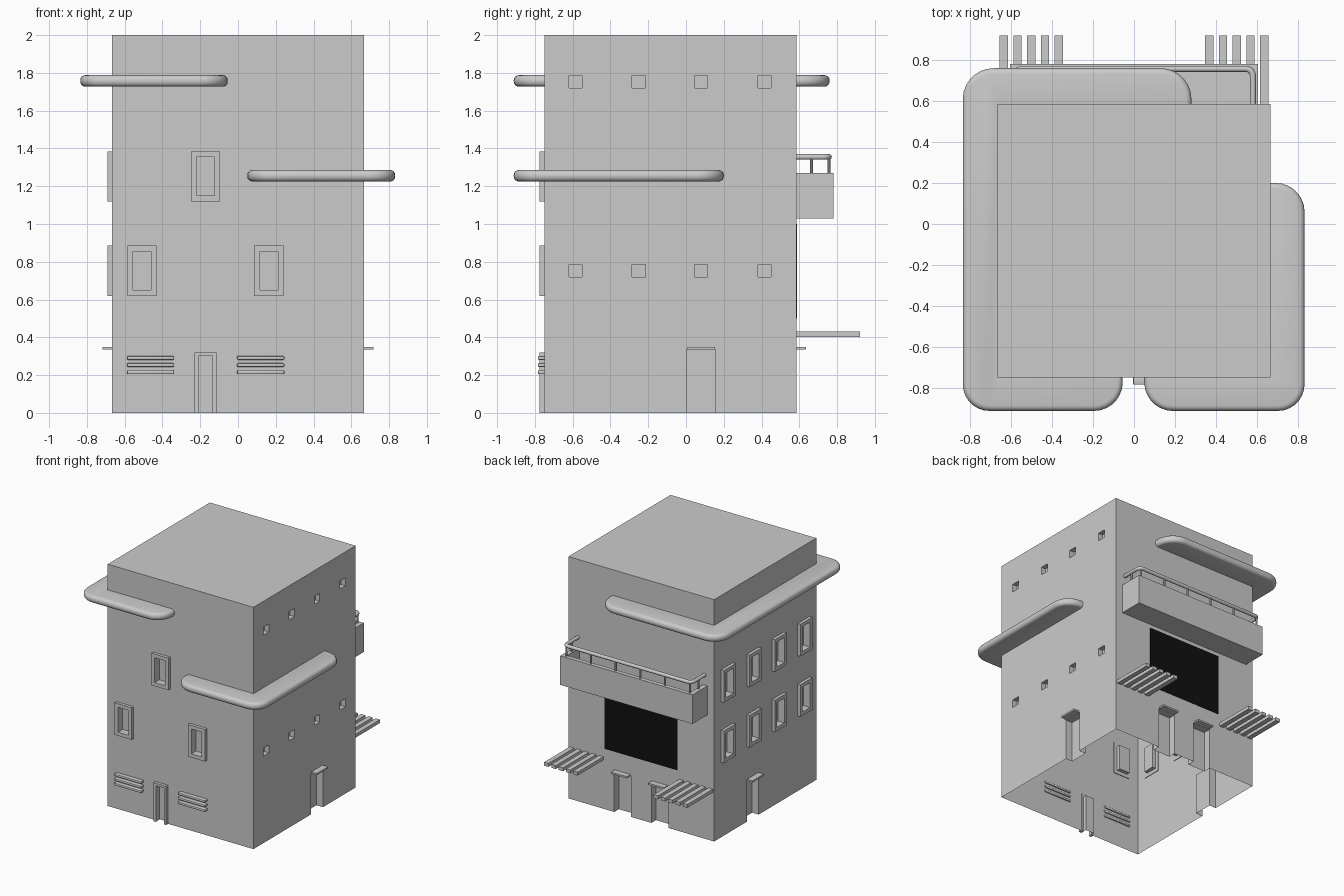
import bpy, bmesh, math
from mathutils import Vector, Matrix

if "Cube" in bpy.data.objects:
    bpy.data.objects.remove(bpy.data.objects["Cube"])

X, YF, YB = 0.667, -0.75, 0.585            # wall planes
ROW = (-0.585, -0.25, 0.08, 0.415)         # side window positions
DOOR_W, DOOR_H = 0.155, 0.335


def finish(bm, name, smooth=False):
    bmesh.ops.recalc_face_normals(bm, faces=bm.faces)
    me = bpy.data.meshes.new(name)
    bm.to_mesh(me)
    bm.free()
    ob = bpy.data.objects.new(name, me)
    bpy.context.collection.objects.link(ob)
    if smooth:
        bpy.ops.object.select_all(action='DESELECT')
        ob.select_set(True)
        bpy.context.view_layer.objects.active = ob
        bpy.ops.object.shade_smooth_by_angle(angle=math.radians(35))
    return ob


def add_box(bm, lo, hi):
    lo, hi = Vector(lo), Vector(hi)
    m = Matrix.Translation((lo + hi) / 2) @ Matrix.Diagonal((*(hi - lo), 1))
    return bmesh.ops.create_cube(bm, size=1, matrix=m)['verts']


def boxes(name, spans, bevel=0):
    bm = bmesh.new()
    for lo, hi in spans:
        add_box(bm, lo, hi)
    if bevel:
        bmesh.ops.bevel(bm, geom=bm.edges[:], offset=bevel, segments=2,
                        profile=0.5, affect='EDGES')
    return finish(bm, name, bool(bevel))


def on_wall(wall, s0, s1, z0, z1, d0, d1):
    """Box on a wall: s along it, d outward from it."""
    if wall in 'LR':
        k = 1 if wall == 'R' else -1
        a, b = sorted((k * (X + d0), k * (X + d1)))
        return (a, s0, z0), (b, s1, z1)
    a, b = (YF - d1, YF - d0) if wall == 'F' else (YB + d0, YB + d1)
    return (s0, a, z0), (s1, b, z1)


def frame(wall, c, z0, w, h, t, sill=True):
    """Four bars around an opening."""
    a, b, z1 = c - w / 2, c + w / 2, z0 + h
    zb = z0 + t if sill else z0
    bars = [on_wall(wall, a, a + t, z0, z1, -0.005, 0.025),
            on_wall(wall, b - t, b, z0, z1, -0.005, 0.025),
            on_wall(wall, a + t, b - t, z1 - t, z1, -0.005, 0.025)]
    if sill:
        bars.append(on_wall(wall, a + t, b - t, z0, zb, -0.005, 0.025))
    return bars


windows = [('F', -0.172, 1.12), ('F', -0.508, 0.62), ('F', 0.163, 0.62)]
windows += [('L', y, z) for y in ROW for z in (0.62, 1.12)]
doors = [('L', 0.08), ('R', 0.08), ('B', -0.17), ('B', 0.17)]

# Body with recessed windows and doors, open underneath
cuts = [on_wall(w, c - 0.0475, c + 0.0475, z + 0.03, z + 0.235, -0.035, 0.05)
        for w, c, z in windows]
cuts += [on_wall('R', y - 0.035, y + 0.035, z, z + 0.065, -0.04, 0.05)
         for y in ROW for z in (0.72, 1.72)]
cuts += [on_wall(w, c - DOOR_W / 2, c + DOOR_W / 2, -0.1, DOOR_H, -0.06, 0.05)
         for w, c in doors]
cuts.append(on_wall('F', -0.212, -0.132, -0.1, 0.3, -0.03, 0.05))
cutter = boxes('opening_cutter', cuts)
cutter.hide_render = True
body = boxes('building_body', [((-X, YF, 0), (X, YB, 2))])
mod = body.modifiers.new('openings', 'BOOLEAN')
mod.object, mod.operation, mod.solver = cutter, 'DIFFERENCE', 'EXACT'
bpy.context.view_layer.objects.active = body
bpy.ops.object.modifier_apply(modifier=mod.name)
bpy.data.objects.remove(cutter)
bm = bmesh.new()
bm.from_mesh(body.data)
bmesh.ops.delete(bm, geom=[f for f in bm.faces if f.calc_center_median().z < 0.001],
                 context='FACES')
bm.to_mesh(body.data)
bm.free()

# Window frames, front door frame, door canopies
boxes('window_frames', [b for w, c, z in windows for b in frame(w, c, z, 0.155, 0.265, 0.03)])
boxes('front_door_frame', frame('F', -0.172, 0, 0.115, 0.32, 0.02, False))
boxes('door_canopies', [on_wall(w, c - 0.073, c + 0.073, 0.336, 0.35, -0.02, 0.05)
                        for w, c in doors])

# Front louvres
boxes('front_louvres', [on_wall('F', x, x + 0.25, z, z + 0.02, -0.01, 0.034)
                        for x in (-0.588, -0.005) for z in (0.205, 0.243, 0.281)], 0.006)

# Dark glazing on the back
glass = boxes('back_glazing', [on_wall('B', -0.333, 0.333, 0.5, 1.0, -0.005, 0.003)])
mat = bpy.data.materials.new('dark_glass')
mat.diffuse_color = (0.005, 0.005, 0.005, 1)
mat.use_nodes = True
mat.node_tree.nodes["Principled BSDF"].inputs["Base Color"].default_value = mat.diffuse_color
glass.data.materials.append(mat)

# Pergola slats on both sides of the back
boxes('pergola_slats', [on_wall('B', s * x - 0.02, s * x + 0.02, 0.402, 0.43, -0.01, 0.335)
                        for s in (-1, 1) for x in (0.367, 0.434, 0.501, 0.568, 0.635)])

# Balcony: floor and three parapet walls
boxes('balcony', [on_wall('B', -0.605, 0.605, 1.03, 1.07, -0.01, 0.195),
                  on_wall('B', -0.605, 0.605, 1.07, 1.27, 0.16, 0.195),
                  on_wall('B', -0.605, -0.565, 1.07, 1.27, -0.01, 0.16),
                  on_wall('B', 0.565, 0.605, 1.07, 1.27, -0.01, 0.16)])


def rounded(points, n=7):
    """Replace each (x, y, radius) corner by an arc."""
    out = []
    for i, (x, y, r) in enumerate(points):
        p = Vector((x, y))
        if not r:
            out.append(p)
            continue
        a = (Vector(points[i - 1][:2]) - p).normalized()
        b = (Vector(points[(i + 1) % len(points)][:2]) - p).normalized()
        c = p + (a + b) * r
        for k in range(n + 1):
            t = k / n * math.pi / 2
            out.append(c - b * r * math.cos(t) - a * r * math.sin(t))
    return out


# Balcony handrail and posts
cu = bpy.data.curves.new('balcony_handrail', 'CURVE')
cu.dimensions, cu.bevel_depth, cu.bevel_resolution, cu.use_fill_caps = '3D', 0.015, 3, True
pts = rounded([(-0.58, YB, 0), (-0.58, 0.757, 0.035), (0.58, 0.757, 0.035), (0.58, YB, 0)], 5)
sp = cu.splines.new('POLY')
sp.points.add(len(pts) - 1)
for q, p in zip(sp.points, pts):
    q.co = (p.x, p.y, 1.355, 1)
bpy.context.collection.objects.link(bpy.data.objects.new('balcony_handrail', cu))
bm = bmesh.new()
for x, y in [(-0.565 + 0.226 * i, 0.757) for i in range(6)] + [(-0.58, 0.665), (0.58, 0.665)]:
    bmesh.ops.create_cone(bm, cap_ends=True, segments=10, radius1=0.008, radius2=0.008,
                          depth=0.09, matrix=Matrix.Translation((x, y, 1.308)))
finish(bm, 'balcony_posts', True)


# Wrap-around ledges with rounded rims
def ledge(name, outline, z0, z1):
    bm = bmesh.new()
    f = bm.faces.new([bm.verts.new((p.x, p.y, z0)) for p in rounded(outline)])
    top = bmesh.ops.extrude_face_region(bm, geom=[f], use_keep_orig=True)['geom']
    bmesh.ops.translate(bm, vec=(0, 0, z1 - z0),
                        verts=[v for v in top if isinstance(v, bmesh.types.BMVert)])
    rim = [e for e in bm.edges if abs(e.verts[0].co.z - e.verts[1].co.z) < 1e-5]
    bmesh.ops.bevel(bm, geom=rim, offset=0.027, segments=4, profile=0.5, affect='EDGES')
    finish(bm, name, True)


ledge('upper_ledge', [(-0.055, -0.71, 0), (-0.055, -0.912, 0.14), (-0.835, -0.912, 0.13),
                      (-0.835, 0.76, 0.15), (0.28, 0.76, 0.15), (0.28, 0.545, 0),
                      (-0.627, 0.545, 0), (-0.627, -0.71, 0)], 1.727, 1.788)
ledge('lower_ledge', [(0.05, -0.71, 0), (0.05, -0.912, 0.14), (0.832, -0.912, 0.13),
                      (0.832, 0.2, 0.14), (0.627, 0.2, 0), (0.627, -0.71, 0)], 1.225, 1.286)
